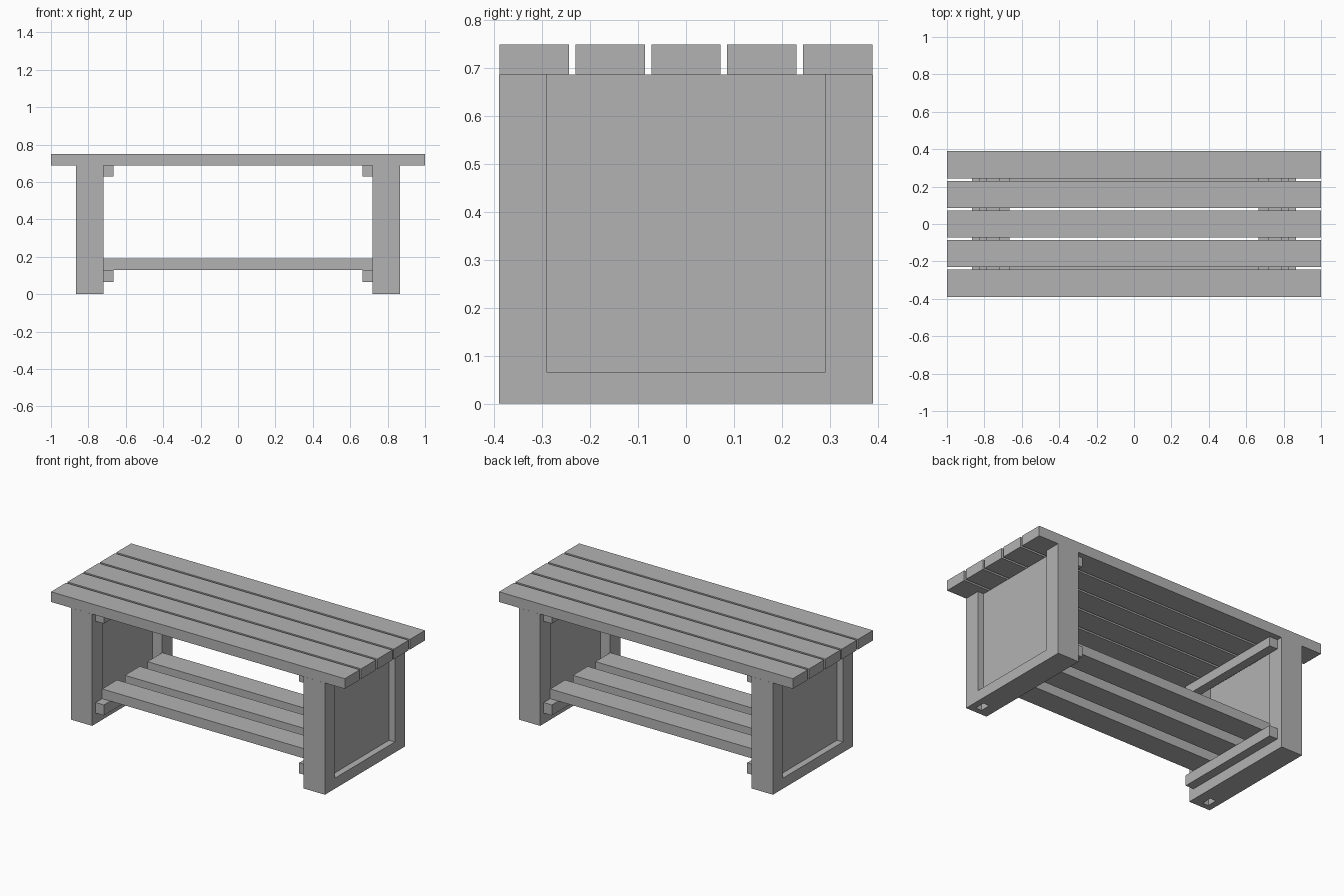
import bpy

cube = bpy.data.objects.get("Cube")
if cube:
    bpy.data.objects.remove(cube, do_unlink=True)

# One plain grey for all the timber
grey = bpy.data.materials.new("plain_grey")
grey.use_nodes = True
color = (0.45, 0.45, 0.45, 1)
grey.diffuse_color = color
grey.node_tree.nodes["Principled BSDF"].inputs["Base Color"].default_value = color


def board(name, x, y, z):
    """Box spanning the given (low, high) range on each axis."""
    spans = [sorted(s) for s in (x, y, z)]
    bpy.ops.mesh.primitive_cube_add(size=1, location=[(a + b) / 2 for a, b in spans])
    ob = bpy.context.object
    ob.name = name
    ob.scale = [b - a for a, b in spans]
    bpy.ops.object.transform_apply(location=False, rotation=False, scale=True)
    ob.data.materials.append(grey)
    return ob


TOP, SEAT = 0.75, 0.6875           # upper and lower faces of the seat
HALF, FACE, POST = 0.39, 0.355, 0.29   # end half depth, face board, post edge
INNER, OUTER = 0.72, 0.865         # end frame thickness range
SLOT_IN, SLOT_OUT = 0.785, 0.825   # panel slot
WIDTH = 0.145
RAIL = 0.065

# Seat slats
for i in range(5):
    y = (i - 2) * 0.1585
    board(f"seat_slat_{i + 1}", (-1, 1), (y - WIDTH / 2, y + WIDTH / 2), (SEAT, TOP))

# Shelf slats
for i in range(3):
    y = (i - 1) * 0.22
    board(f"shelf_slat_{i + 1}", (-INNER, INNER),
          (y - WIDTH / 2, y + WIDTH / 2), (0.13, 0.19))

for side, s in (("left", 1), ("right", -1)):
    def part(name, x, y, z):
        return board(f"{side}_{name}", (s * x[0], s * x[1]), y, z)

    # Corner posts: face board, outer trim and inner block around the panel slot
    for end, e in (("front", -1), ("back", 1)):
        post_y = (e * POST, e * FACE)
        part(end + "_face_board", (INNER, OUTER), (e * FACE, e * HALF), (0, SEAT))
        part(end + "_outer_trim", (SLOT_OUT, OUTER), post_y, (0, SEAT))
        part(end + "_inner_block", (INNER, SLOT_IN), post_y, (0, SEAT))
    part("back_slot_filler", (SLOT_IN, SLOT_OUT), (POST, FACE), (0, RAIL))

    # End panel and bottom rail
    part("end_panel", (SLOT_IN, SLOT_OUT), (-FACE, FACE), (RAIL, SEAT))
    part("bottom_rail", (INNER, OUTER), (-POST, POST), (0, RAIL))

    # Battens carrying the seat and the shelf
    part("seat_batten", (0.665, INNER), (-FACE, FACE), (0.63, SEAT))
    part("shelf_batten", (0.665, INNER), (-FACE, FACE), (RAIL, 0.13))
